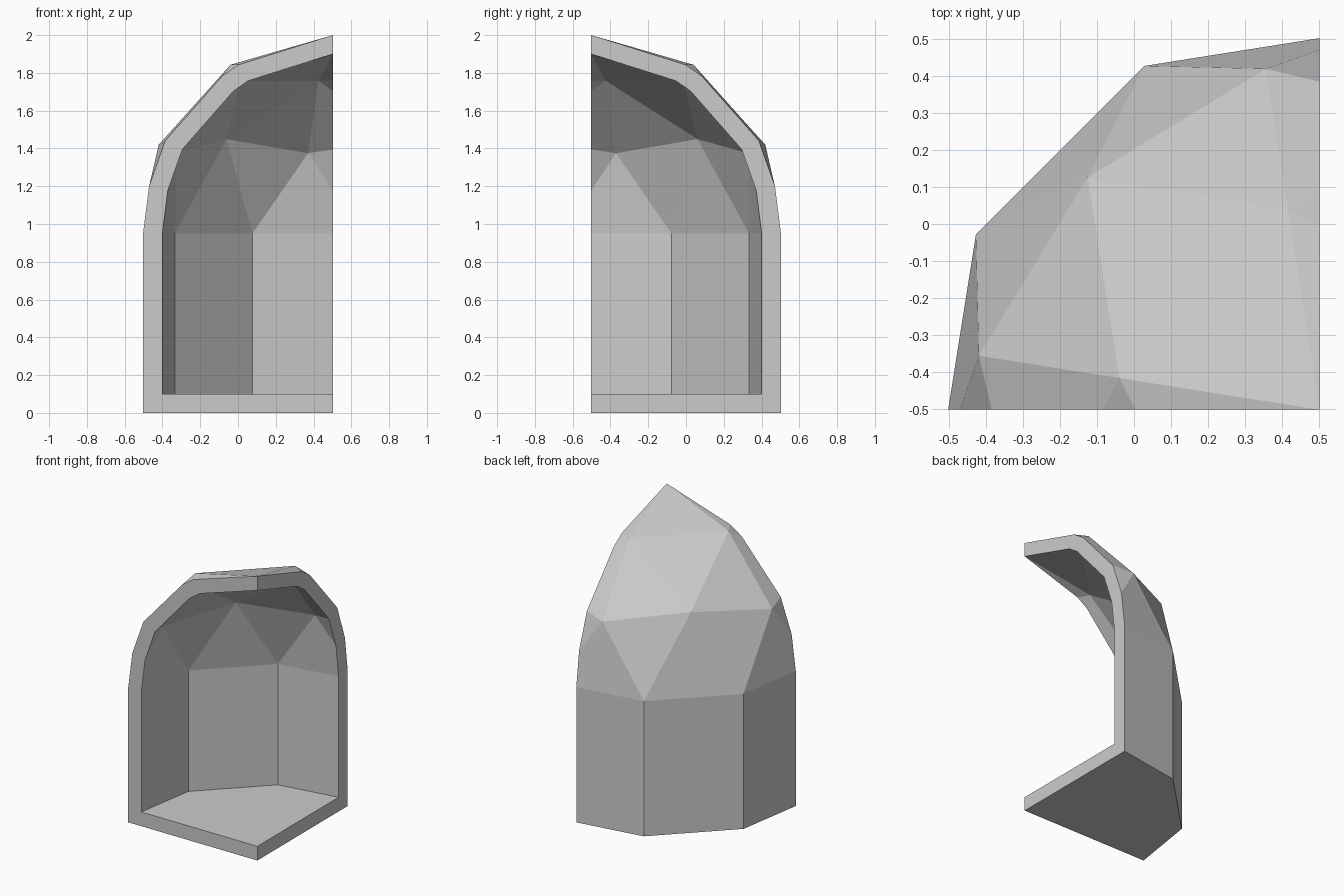
import bpy, bmesh, math

if "Cube" in bpy.data.objects:
    bpy.data.objects.remove(bpy.data.objects["Cube"])

AXIS = 0.5025      # capsule axis sits at (AXIS, -AXIS)
SPRING = 0.95      # height where the walls turn into the dome


def domed_solid(name, radius, rise, floor):
    """Closed ten-sided column with a faceted half-icosphere dome."""
    bpy.ops.mesh.primitive_ico_sphere_add(subdivisions=2, radius=1)
    ob = bpy.context.object
    ob.name = name
    bm = bmesh.new()
    bm.from_mesh(ob.data)
    # keep the upper half
    bmesh.ops.delete(bm, geom=[v for v in bm.verts if v.co.z < -0.01], context='VERTS')
    c, s = math.cos(math.radians(27)), math.sin(math.radians(27))
    for v in bm.verts:
        x, y, z = v.co
        v.co = (AXIS + radius * (c * x - s * y),
                -AXIS + radius * (s * x + c * y),
                SPRING + rise * z)
    # straight walls and base
    rim = [e for e in bm.edges if e.is_boundary]
    ext = bmesh.ops.extrude_edge_only(bm, edges=rim)["geom"]
    for v in ext:
        if isinstance(v, bmesh.types.BMVert):
            v.co.z = floor
    bmesh.ops.holes_fill(bm, edges=[e for e in bm.edges if e.is_boundary], sides=0)
    bmesh.ops.recalc_face_normals(bm, faces=bm.faces)
    bm.to_mesh(ob.data)
    bm.free()
    return ob


def boolean(ob, cutter, operation):
    mod = ob.modifiers.new(operation.title(), 'BOOLEAN')
    mod.operation, mod.solver, mod.object = operation, 'EXACT', cutter
    bpy.context.view_layer.objects.active = ob
    bpy.ops.object.modifier_apply(modifier=mod.name)
    bpy.data.objects.remove(cutter)


# Hollow shell with a floor
shell = domed_solid("quarter_shell", 1.044, 1.05, 0.0)
cavity = domed_solid("cavity_cutter", 0.938, 0.95, 0.1)
boolean(shell, cavity, 'DIFFERENCE')

# Keep one quarter, slicing just short of the axis
edge = AXIS - 0.0005
bpy.ops.mesh.primitive_cube_add(size=1, location=(edge - 1, 1 - edge, 1))
box = bpy.context.object
box.name = "quarter_cutter"
box.scale = (2, 2, 4)
bpy.context.view_layer.update()
boolean(shell, box, 'INTERSECT')
